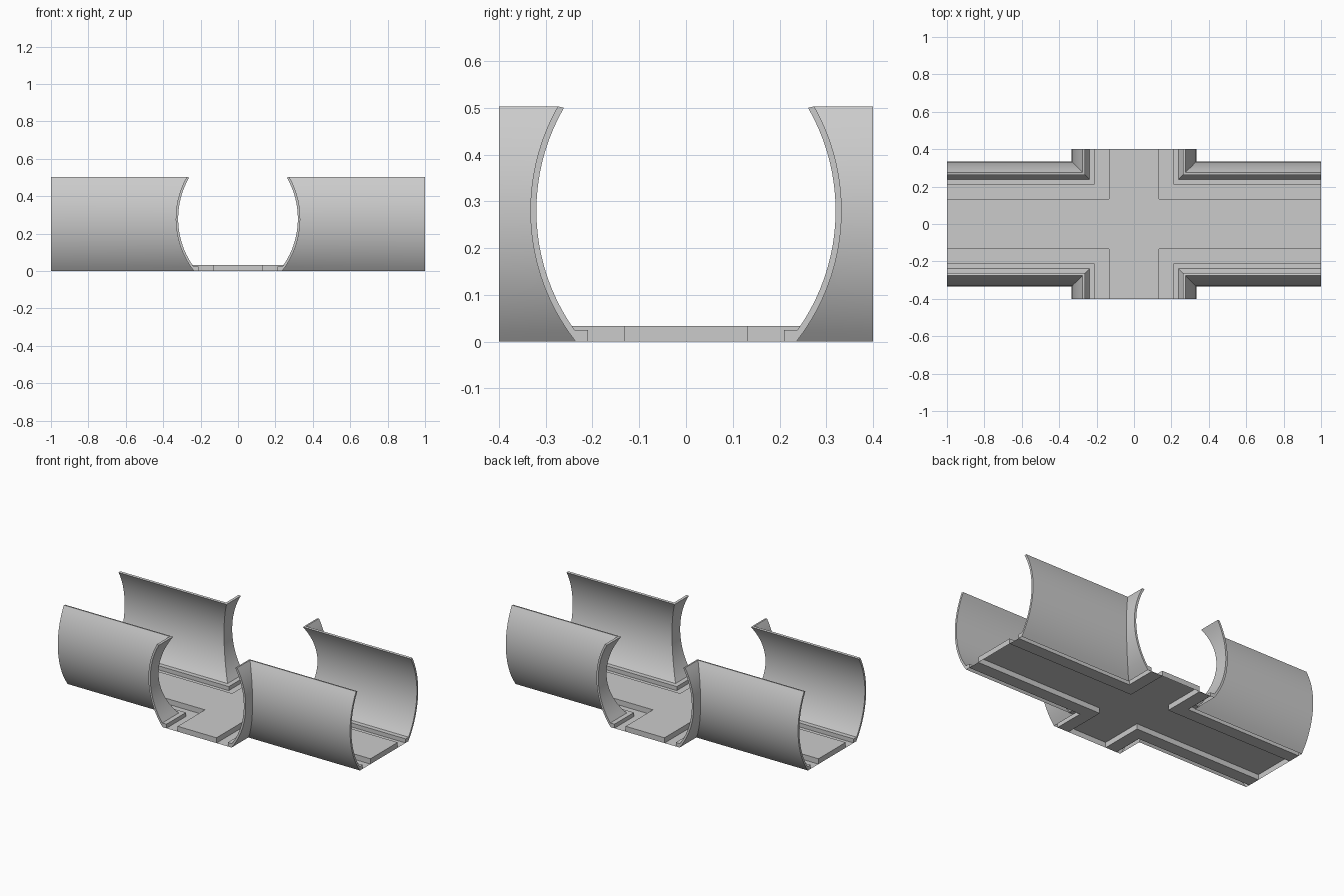
import bpy, bmesh, math

cube = bpy.data.objects.get("Cube")
if cube:
    bpy.data.objects.remove(cube, do_unlink=True)

# Single matte grey
grey = bpy.data.materials.new("light_grey")
grey.use_nodes = True
grey.diffuse_color = (0.6, 0.6, 0.6, 1)
grey.node_tree.nodes["Principled BSDF"].inputs["Base Color"].default_value = (0.6, 0.6, 0.6, 1)

LONG, SHORT = 1.0, 0.4       # reach of the two passages from the middle
PATH, LEDGE = 0.133, 0.21    # half widths of the walkway and the gutter
STEP, LEDGE_TOP = 0.033, 0.025


def finish(name, bm):
    mesh = bpy.data.meshes.new(name)
    bm.to_mesh(mesh)
    bm.free()
    mesh.materials.append(grey)
    ob = bpy.data.objects.new(name, mesh)
    bpy.context.collection.objects.link(ob)
    return ob


def corner_sweep(name, profile, capped=False):
    """Sweep a (distance, height) profile round one mitred corner, mirrored to all four."""
    bm = bmesh.new()
    rows = [[bm.verts.new(place(d, z)) for d, z in profile] for place in (
        lambda d, z: (LONG, d, z),
        lambda d, z: (d, d, z),
        lambda d, z: (d, SHORT, z))]
    for a, b in zip(rows, rows[1:]):
        for i in range(len(profile) - 1):
            bm.faces.new((a[i], a[i + 1], b[i + 1], b[i]))
    if capped:
        bm.faces.new(rows[0][::-1])
        bm.faces.new(rows[-1])
    ob = finish(name, bm)
    mirror = ob.modifiers.new("four_corners", "MIRROR")
    mirror.use_axis = (True, True, False)
    mirror.use_mirror_merge = False
    return ob


def arc(radius, z_from, z_to, steps=20):
    """Wall curve, bulging outward at mid height."""
    cd, cz = -0.12, 0.28
    a0, a1 = (math.asin((z - cz) / radius) for z in (z_from, z_to))
    angles = [a0 + (a1 - a0) * i / steps for i in range(steps + 1)]
    return [(cd + radius * math.cos(a), cz + radius * math.sin(a)) for a in angles]


# Curved walls with the low ledge at their foot, open underneath
wall_profile = [(LEDGE, 0), (LEDGE, LEDGE_TOP)]
wall_profile += arc(0.44, LEDGE_TOP, 0.5) + arc(0.453, 0.503, 0)
walls = corner_sweep("curved_walls", wall_profile, capped=True)

# Flat gutters between walkway and ledge
corner_sweep("gutters", [(PATH, 0), (LEDGE, 0)])

# Raised cross-shaped walkway, open underneath
bm = bmesh.new()
quarter = [(LONG, PATH), (PATH, PATH), (PATH, SHORT)]
outline = quarter + [(-x, y) for x, y in quarter[::-1]]
outline += [(-x, -y) for x, y in outline]
top = [bm.verts.new((x, y, STEP)) for x, y in outline]
foot = [bm.verts.new((x, y, 0)) for x, y in outline]
bm.faces.new(top)
for i in range(len(top)):
    j = (i + 1) % len(top)
    bm.faces.new((top[i], foot[i], foot[j], top[j]))
finish("raised_walkway", bm)

# Smooth the wall curves, keep the rims and mitres sharp
bpy.ops.object.select_all(action="DESELECT")
walls.select_set(True)
bpy.context.view_layer.objects.active = walls
bpy.ops.object.shade_smooth_by_angle(angle=math.radians(30))
